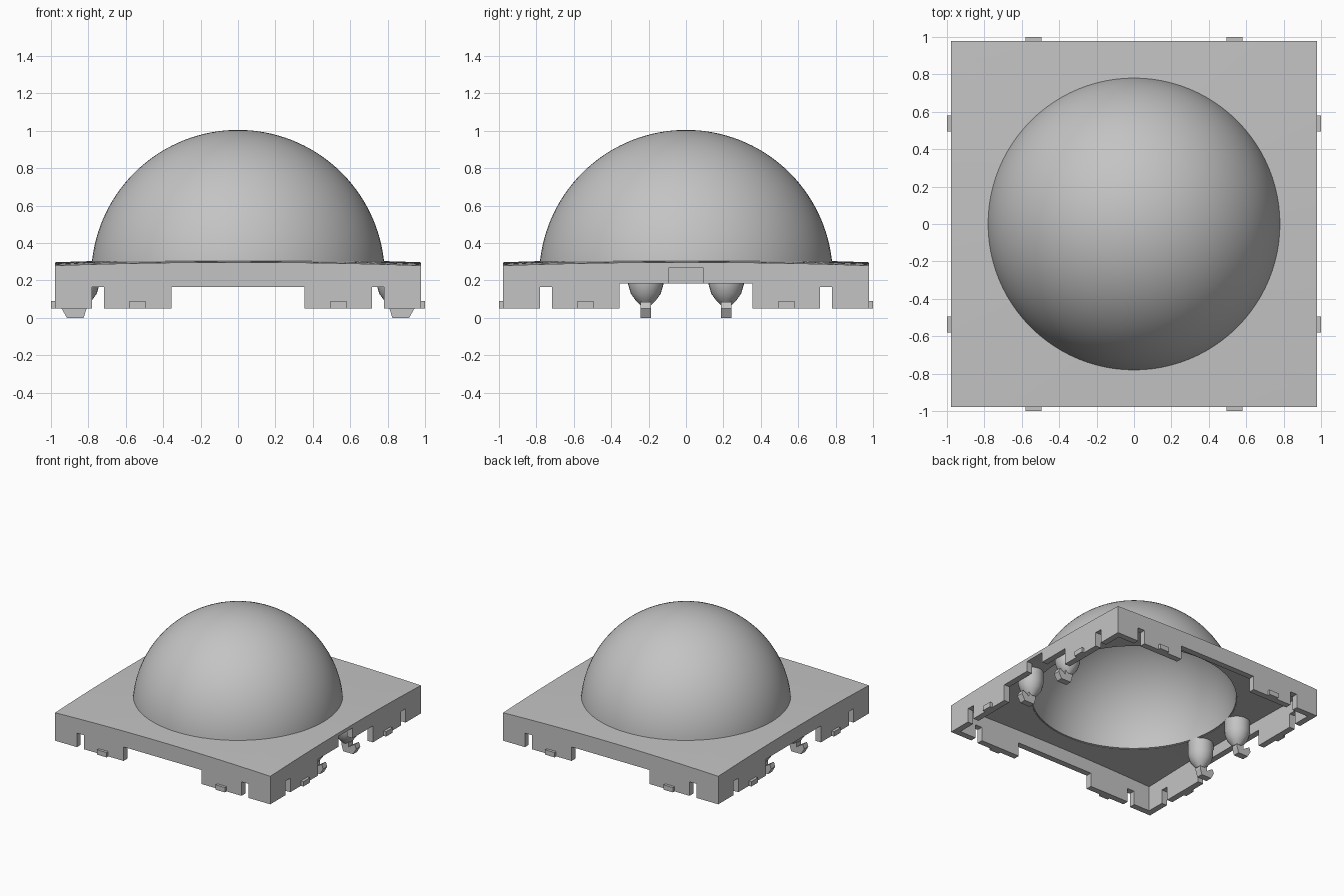
import bpy, bmesh, math
from mathutils import Matrix, Vector

if "Cube" in bpy.data.objects:
    bpy.data.objects.remove(bpy.data.objects["Cube"], do_unlink=True)

GREY = (0.55, 0.55, 0.55, 1)
grey = bpy.data.materials.new("plain_grey")
grey.use_nodes = True
grey.diffuse_color = GREY
grey.node_tree.nodes["Principled BSDF"].inputs["Base Color"].default_value = GREY

HALF, WALL, BOTTOM, PLATE = 0.978, 0.05, 0.05, 0.025
SEGS = 96


def finish(bm, name, smooth=True):
    bmesh.ops.remove_doubles(bm, verts=bm.verts, dist=1e-5)
    bmesh.ops.recalc_face_normals(bm, faces=bm.faces)
    mesh = bpy.data.meshes.new(name)
    bm.to_mesh(mesh)
    bm.free()
    mesh.materials.append(grey)
    ob = bpy.data.objects.new(name, mesh)
    bpy.context.collection.objects.link(ob)
    if smooth:
        shade(ob)
    return ob


def shade(ob):
    bpy.ops.object.select_all(action='DESELECT')
    ob.select_set(True)
    bpy.context.view_layer.objects.active = ob
    bpy.ops.object.shade_smooth_by_angle(angle=math.radians(30))


def add_box(bm, x0, x1, y0, y1, z0, z1, turn=0):
    centre = Vector(((x0 + x1) / 2, (y0 + y1) / 2, (z0 + z1) / 2))
    size = Matrix.Diagonal((x1 - x0, y1 - y0, z1 - z0, 1))
    spin = Matrix.Rotation(turn * math.pi / 2, 4, 'Z')
    bmesh.ops.create_cube(bm, size=1, matrix=spin @ Matrix.Translation(centre) @ size)


def lathe(bm, profile, x=0, y=0, segs=SEGS):
    """Revolve (radius, z) points about a vertical axis."""
    verts = [bm.verts.new((x + r, y, z)) for r, z in profile]
    edges = [bm.edges.new(pair) for pair in zip(verts, verts[1:])]
    bmesh.ops.spin(bm, geom=verts + edges, cent=(x, y, 0), axis=(0, 0, 1),
                   angle=math.tau, steps=segs, use_merge=True)


def crown(x, y):
    """Height of the gently domed top plate."""
    return 0.315 - 0.0185 * (x * x + y * y)


# Shell: crowned plate with round hole, and walls below it
def square_point(angle, half):
    c, s = math.cos(angle), math.sin(angle)
    k = half / max(abs(c), abs(s))
    return c * k, s * k


bm = bmesh.new()
sections = []
for i in range(SEGS):
    a = math.tau * i / SEGS
    hole = (0.778 * math.cos(a), 0.778 * math.sin(a))
    outer, inner = square_point(a, HALF), square_point(a, HALF - WALL)
    middle = [(h + o) / 2 for h, o in zip(hole, outer)]
    points = [(*hole, crown(*hole)), (*middle, crown(*middle)),
              (*outer, crown(*outer)), (*outer, BOTTOM), (*inner, BOTTOM),
              (*inner, crown(*inner) - PLATE), (*hole, crown(*hole) - PLATE)]
    sections.append([bm.verts.new(p) for p in points])
for i, sec in enumerate(sections):
    nxt = sections[(i + 1) % SEGS]
    for j in range(len(sec)):
        k = (j + 1) % len(sec)
        bm.faces.new((sec[j], nxt[j], nxt[k], sec[k]))
shell = finish(bm, "square_shell", smooth=False)

# Cutters: wide gap and two slits per wall, plus one upper notch
bm = bmesh.new()
for turn in range(4):
    top = 0.185 if turn % 2 == 0 else 0.165
    add_box(bm, 0.88, 1.05, -0.355, 0.355, -0.1, top, turn)
    for side in (-1, 1):
        y0, y1 = sorted((side * 0.717, side * 0.78))
        add_box(bm, 0.88, 1.05, y0, y1, -0.1, 0.165, turn)
gaps = finish(bm, "wall_gap_cutter", smooth=False)
bm = bmesh.new()
add_box(bm, 0.9, 1.05, -0.09, 0.09, 0.1, 0.27)
notch = finish(bm, "upper_notch_cutter", smooth=False)

bpy.context.view_layer.objects.active = shell
for cutter in (gaps, notch):
    cutter.hide_render = True
    mod = shell.modifiers.new(cutter.name, 'BOOLEAN')
    mod.operation, mod.solver, mod.object = 'DIFFERENCE', 'EXACT', cutter
    bpy.ops.object.modifier_apply(modifier=mod.name)
    bpy.data.objects.remove(cutter, do_unlink=True)
shade(shell)

# Hollow dome
CENTRE, RIM = 0.22, 0.283


def dome_arc(radius, steps=32):
    start = math.asin((RIM - CENTRE) / radius)
    for i in range(steps + 1):
        a = start + (math.pi / 2 - start) * i / steps
        yield radius * math.cos(a), CENTRE + radius * math.sin(a)


bm = bmesh.new()
outside, inside = list(dome_arc(0.785)), list(dome_arc(0.773))
lathe(bm, outside[::-1] + inside)
finish(bm, "dome")

# Small latch tabs on every wall
bm = bmesh.new()
for turn in range(4):
    for side in (-1, 1):
        y0, y1 = sorted((side * 0.495, side * 0.58))
        add_box(bm, HALF - 0.01, 1.0, y0, y1, BOTTOM, 0.09, turn)
finish(bm, "latch_tabs", smooth=False)

# Hooked clips hanging from tapered bosses
HOOK = [(0.81, 0.14), (0.81, 0.05), (0.825, 0.0), (0.915, 0.0),
        (0.943, 0.05), (0.93, 0.085), (0.875, 0.05), (0.875, 0.14)]
BOSS = [(0, 0.285), (0.097, 0.285), (0.095, 0.18), (0.08, 0.13),
        (0.055, 0.095), (0.03, 0.07), (0, 0.07)]
for side, label in ((1, "left"), (-1, "right")):
    for y, place in ((-0.215, "front"), (0.215, "back")):
        bm = bmesh.new()
        face = bm.faces.new([bm.verts.new((side * x, y - 0.027, z)) for x, z in HOOK])
        out = bmesh.ops.extrude_face_region(bm, geom=[face])
        bmesh.ops.translate(bm, vec=(0, 0.054, 0),
                            verts=[v for v in out["geom"] if isinstance(v, bmesh.types.BMVert)])
        finish(bm, f"{label}_{place}_hook", smooth=False)
        bm = bmesh.new()
        lathe(bm, BOSS, side * 0.835, y, 24)
        finish(bm, f"{label}_{place}_boss")
